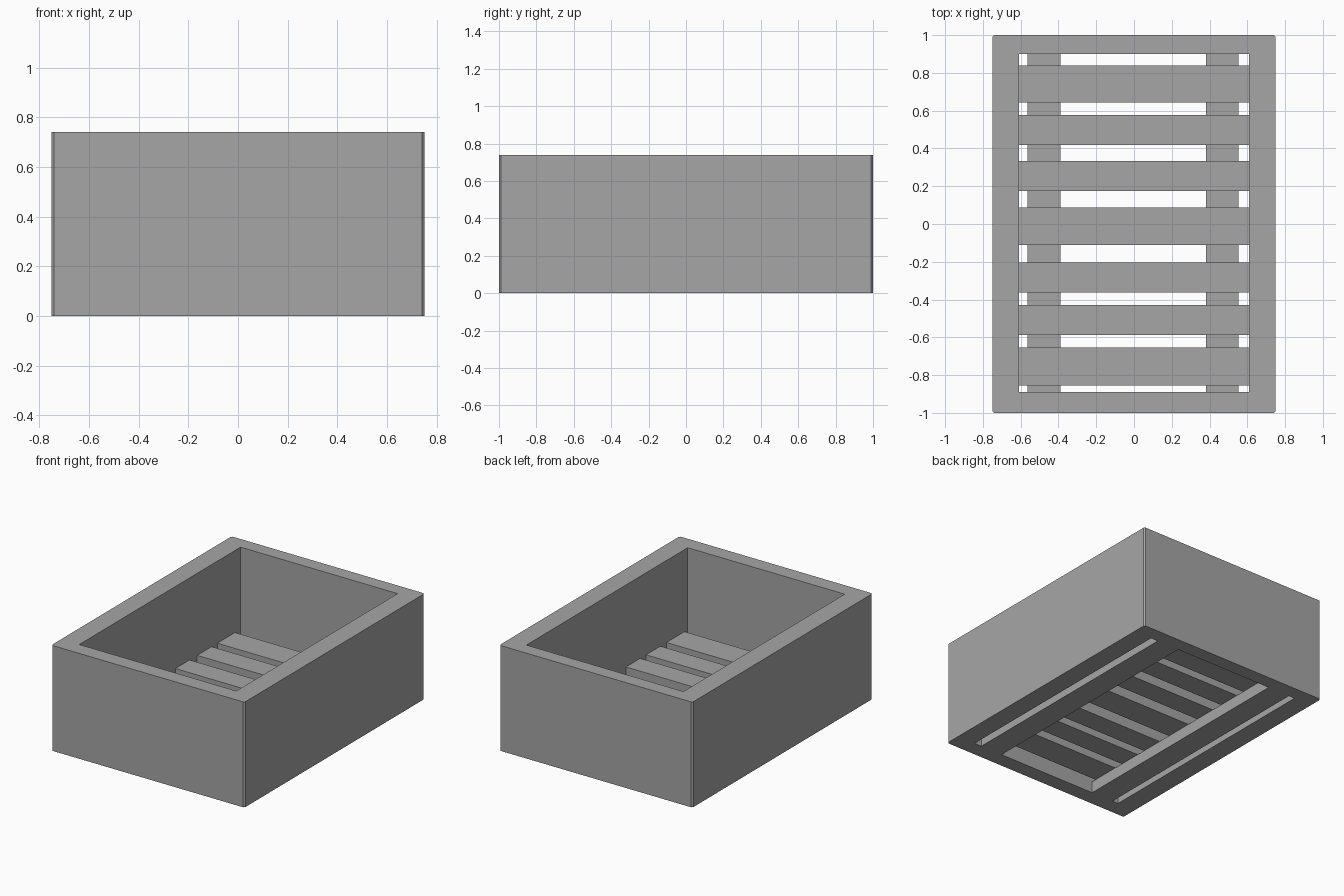
import bpy
import bmesh

default_cube = bpy.data.objects.get("Cube")
if default_cube:
    bpy.data.objects.remove(default_cube, do_unlink=True)

# Single matte grey
grey = bpy.data.materials.new("plain_grey")
grey.use_nodes = True
colour = (0.38, 0.38, 0.38, 1.0)
grey.diffuse_color = colour
shader = next(n for n in grey.node_tree.nodes if n.type == "BSDF_PRINCIPLED")
shader.inputs["Base Color"].default_value = colour

HALF_X, HALF_Y, HEIGHT = 0.75, 1.0, 0.74
INNER_X, INNER_BACK, INNER_FRONT = 0.61, 0.90, -0.89
CHAMFER = 0.01
PLANK = 0.082


def finish(name, bm):
    bmesh.ops.recalc_face_normals(bm, faces=bm.faces)
    mesh = bpy.data.meshes.new(name)
    bm.to_mesh(mesh)
    bm.free()
    mesh.materials.append(grey)
    obj = bpy.data.objects.new(name, mesh)
    bpy.context.collection.objects.link(obj)
    return obj


def board(name, x0, x1, y0, y1, z0, z1):
    bm = bmesh.new()
    bmesh.ops.create_cube(bm, size=1)
    bmesh.ops.scale(bm, verts=bm.verts, vec=(x1 - x0, y1 - y0, z1 - z0))
    bmesh.ops.translate(bm, verts=bm.verts,
                        vec=((x0 + x1) / 2, (y0 + y1) / 2, (z0 + z1) / 2))
    return finish(name, bm)


def frame(name):
    """Open rectangular ring with slightly chamfered outer corners."""
    bm = bmesh.new()
    corners = []
    for i, (sx, sy) in enumerate([(1, 1), (-1, 1), (-1, -1), (1, -1)]):
        on_side = bm.verts.new((sx * HALF_X, sy * (HALF_Y - CHAMFER), 0))
        on_end = bm.verts.new((sx * (HALF_X - CHAMFER), sy * HALF_Y, 0))
        inner = bm.verts.new((sx * INNER_X, INNER_BACK if sy > 0 else INNER_FRONT, 0))
        pair = (on_side, on_end) if i % 2 == 0 else (on_end, on_side)
        corners.append((*pair, inner))
    for i, (a, b, c) in enumerate(corners):
        next_a, _, next_c = corners[(i + 1) % 4]
        bm.faces.new((a, b, c))
        bm.faces.new((b, next_a, next_c, c))
    result = bmesh.ops.extrude_face_region(bm, geom=bm.faces[:], use_keep_orig=True)
    top = [v for v in result["geom"] if isinstance(v, bmesh.types.BMVert)]
    bmesh.ops.translate(bm, verts=top, vec=(0, 0, HEIGHT))
    return finish(name, bm)


# Box walls
frame("box_walls")

# Two long rails at floor level
board("left_rail", 0.38, 0.553, INNER_FRONT, INNER_BACK, 0, PLANK)
board("right_rail", -0.563, -0.39, INNER_FRONT, INNER_BACK, 0, PLANK)

# Slats resting across the rails: (front edge, back edge)
slats = [(-0.855, -0.655), (-0.587, -0.428), (-0.363, -0.205), (-0.11, 0.087),
         (0.176, 0.334), (0.418, 0.578), (0.642, 0.838)]
for number, (front, back) in enumerate(slats, 1):
    board(f"slat_{number}", -INNER_X, INNER_X, front, back, PLANK, 2 * PLANK)
